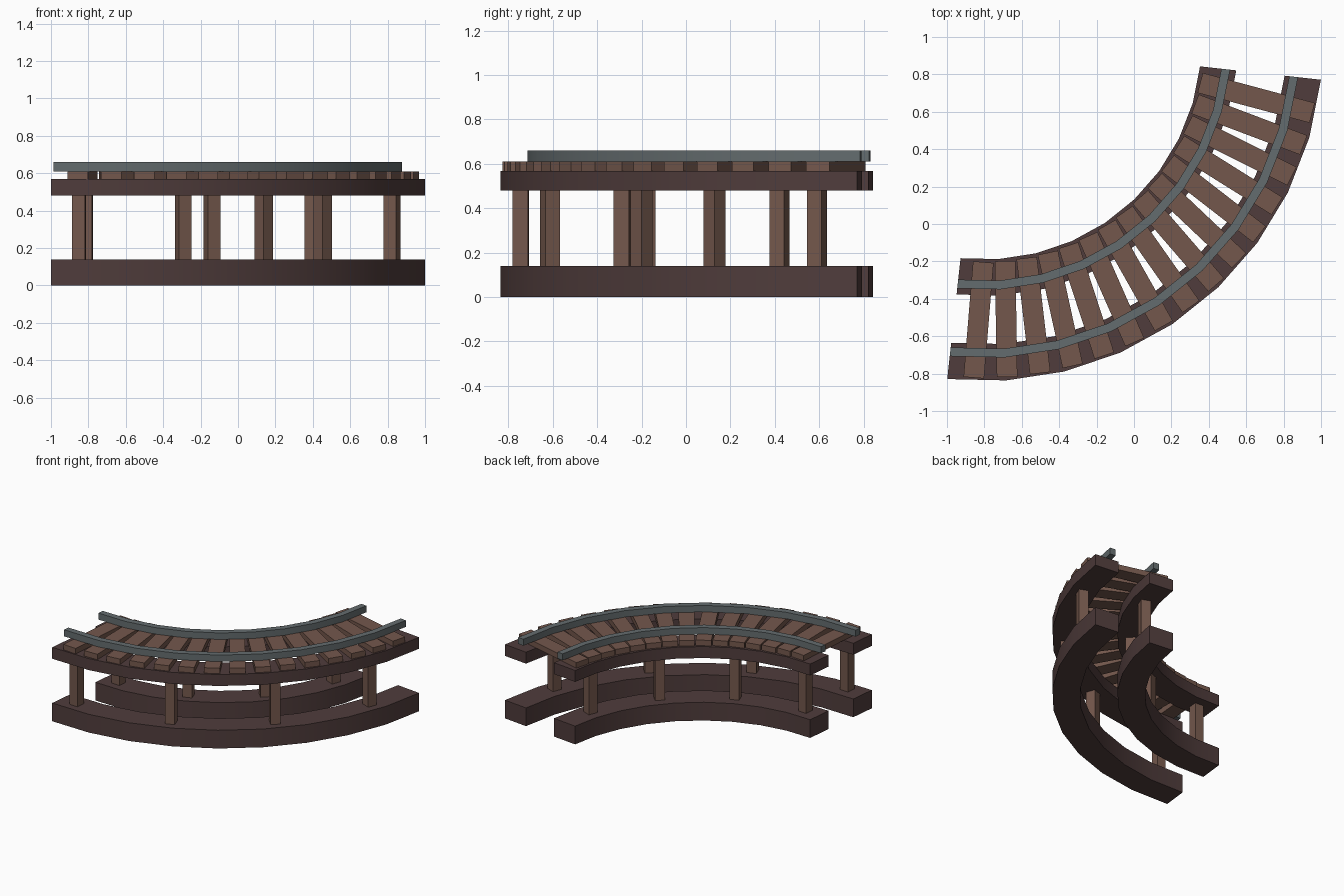
import bpy, bmesh
from math import radians, sin, cos
from mathutils import Matrix, Vector

if "Cube" in bpy.data.objects:
    bpy.data.objects.remove(bpy.data.objects["Cube"], do_unlink=True)

CENTRE = Vector((-0.80, 0.97, 0))   # centre of the curve
START, STEP, SEGMENTS = -96.3, 10, 9
MID_RADIUS = 1.483
TILT = -3.5                         # crosswise parts sit slightly off radial


def material(name, rgb):
    m = bpy.data.materials.new(name)
    m.use_nodes = True
    m.diffuse_color = (*rgb, 1)
    m.node_tree.nodes["Principled BSDF"].inputs["Base Color"].default_value = (*rgb, 1)
    return m


dark_wood = material("dark wood", (0.080, 0.046, 0.045))
wood = material("brown wood", (0.175, 0.097, 0.073))
steel = material("grey steel", (0.127, 0.150, 0.156))


def finish(name, bm, mat, smooth=False):
    bmesh.ops.recalc_face_normals(bm, faces=bm.faces)
    mesh = bpy.data.meshes.new(name)
    bm.to_mesh(mesh)
    bm.free()
    mesh.materials.append(mat)
    obj = bpy.data.objects.new(name, mesh)
    bpy.context.collection.objects.link(obj)
    if smooth:
        mesh.shade_smooth()
        mesh.set_sharp_from_angle(angle=radians(30))
    return obj


def arc_bar(name, r0, r1, z0, z1, mat):
    """Rectangular section swept along the curve, capped at both ends."""
    bm = bmesh.new()
    rings = []
    for i in range(SEGMENTS + 1):
        a = radians(START + STEP * i)
        out = Vector((cos(a), sin(a), 0))
        rings.append([bm.verts.new(CENTRE + out * r + Vector((0, 0, z)))
                      for r, z in ((r0, z0), (r1, z0), (r1, z1), (r0, z1))])
    for a, b in zip(rings, rings[1:]):
        for k in range(4):
            n = (k + 1) % 4
            bm.faces.new((a[k], a[n], b[n], b[k]))
    bm.faces.new(rings[0])
    bm.faces.new(rings[-1])
    return finish(name, bm, mat, smooth=True)


def cross_box(name, angle, offset, size, z, mat):
    """Box in a frame on the centre line; local x points outward."""
    a = radians(angle)
    frame = (Matrix.Translation(CENTRE + Vector((cos(a), sin(a), 0)) * MID_RADIUS)
             @ Matrix.Rotation(a + radians(TILT), 4, "Z")
             @ Matrix.Translation((offset, 0, z)) @ Matrix.Diagonal((*size, 1)))
    bm = bmesh.new()
    bmesh.ops.create_cube(bm, size=1, matrix=frame)
    return finish(name, bm, mat)


# Beams and rails for each side of the track
for side, r0, r1, rail in (("inner", 1.16, 1.355, 1.275), ("outer", 1.615, 1.81, 1.64)):
    arc_bar(side + "_base_beam", r0, r1, 0, 0.14, dark_wood)
    arc_bar(side + "_upper_beam", r0, r1, 0.48, 0.568, dark_wood)
    arc_bar(side + "_rail", rail, rail + 0.047, 0.61, 0.66, steel)

# Cross ties
TIES = 15
for i in range(TIES):
    angle = -91.2 + 79.7 * i / (TIES - 1)
    cross_box(f"tie_{i + 1}", angle, 0, (0.62, 0.11, 0.042), 0.589, wood)

# Support posts, in pairs
for i in range(4):
    for side, offset in (("inner", -0.225), ("outer", 0.232)):
        cross_box(f"{side}_post_{i + 1}", -91.2 + 24.33 * i, offset,
                  (0.07, 0.07, 0.34), 0.31, wood)
